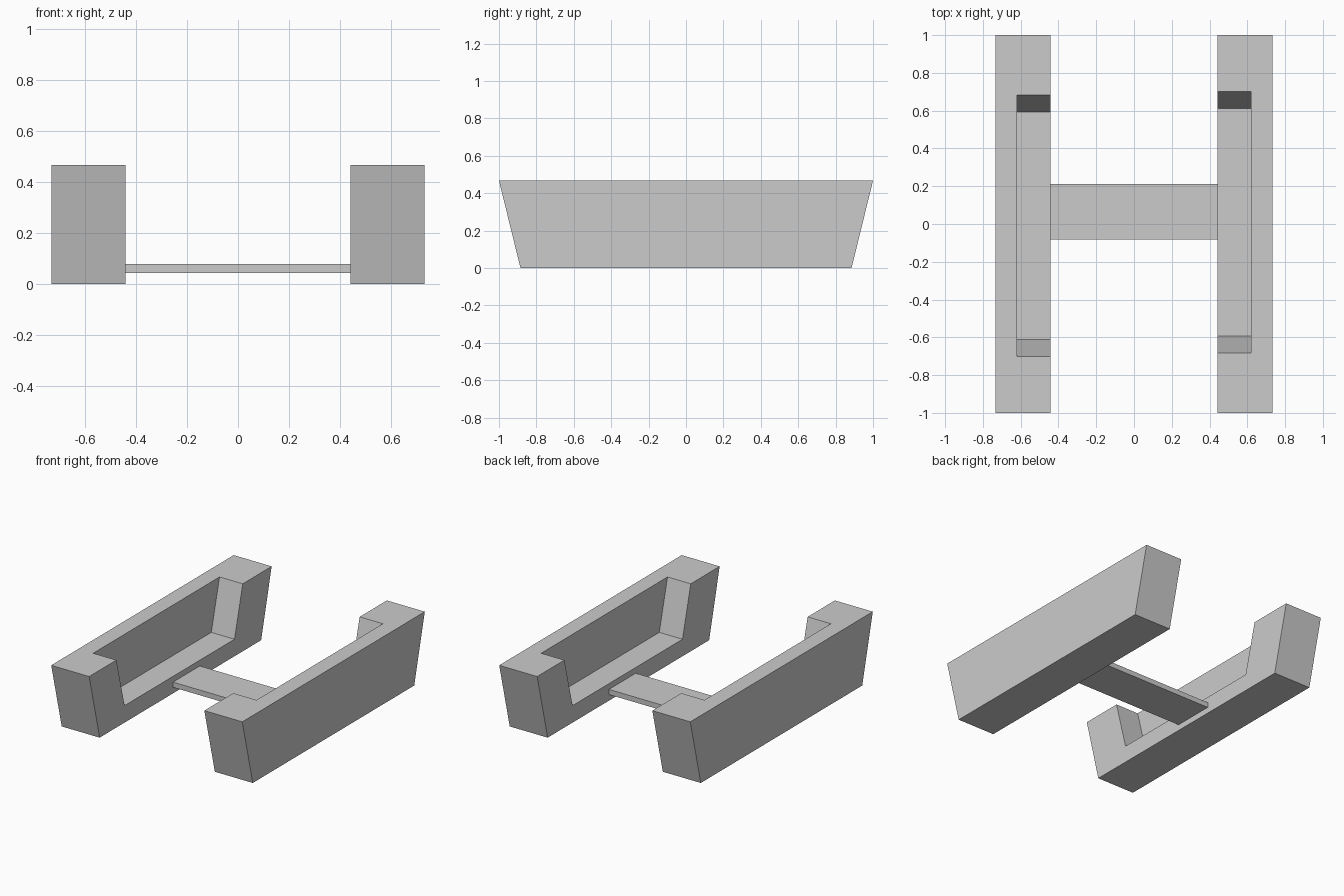
import bpy, bmesh, math

if "Cube" in bpy.data.objects:
    bpy.data.objects.remove(bpy.data.objects["Cube"])


def prism(name, profile, x0, x1):
    """Extrude a (y, z) profile along x from x0 to x1."""
    bm = bmesh.new()
    face = bm.faces.new([bm.verts.new((x0, y, z)) for y, z in profile])
    ext = bmesh.ops.extrude_face_region(bm, geom=[face])
    verts = [v for v in ext["geom"] if isinstance(v, bmesh.types.BMVert)]
    bmesh.ops.translate(bm, verts=verts, vec=(x1 - x0, 0, 0))
    bmesh.ops.recalc_face_normals(bm, faces=bm.faces[:])
    mesh = bpy.data.meshes.new(name)
    bm.to_mesh(mesh)
    bm.free()
    obj = bpy.data.objects.new(name, mesh)
    bpy.context.collection.objects.link(obj)
    return obj


H, FLOOR, LIP = 0.468, 0.118, 0.1
SLOPE = 0.09 / (H - FLOOR)
over = SLOPE * LIP

# Left rail: tapered block with a sloped-end pocket open to the top and inside
left = prism("left_rail", [(-0.885, 0), (0.885, 0), (1, H), (-1, H)], -0.733, -0.442)
cutter = prism("pocket_cutter",
               [(-0.612, FLOOR), (0.593, FLOOR),
                (0.683 + over, H + LIP), (-0.702 - over, H + LIP)], -0.62, -0.3)
mod = left.modifiers.new("pocket", 'BOOLEAN')
mod.operation = 'DIFFERENCE'
mod.solver = 'EXACT'
mod.object = cutter
bpy.context.view_layer.objects.active = left
left.select_set(True)
bpy.ops.object.modifier_apply(modifier=mod.name)
bpy.data.objects.remove(cutter)

# Right rail: the same part turned half round
right = left.copy()
right.name = "right_rail"
right.rotation_euler.z = math.pi
bpy.context.collection.objects.link(right)

# Flat cross bar joining the rails
prism("cross_bar", [(-0.081, 0.042), (0.213, 0.042), (0.213, 0.078), (-0.081, 0.078)],
      -0.442, 0.442)
